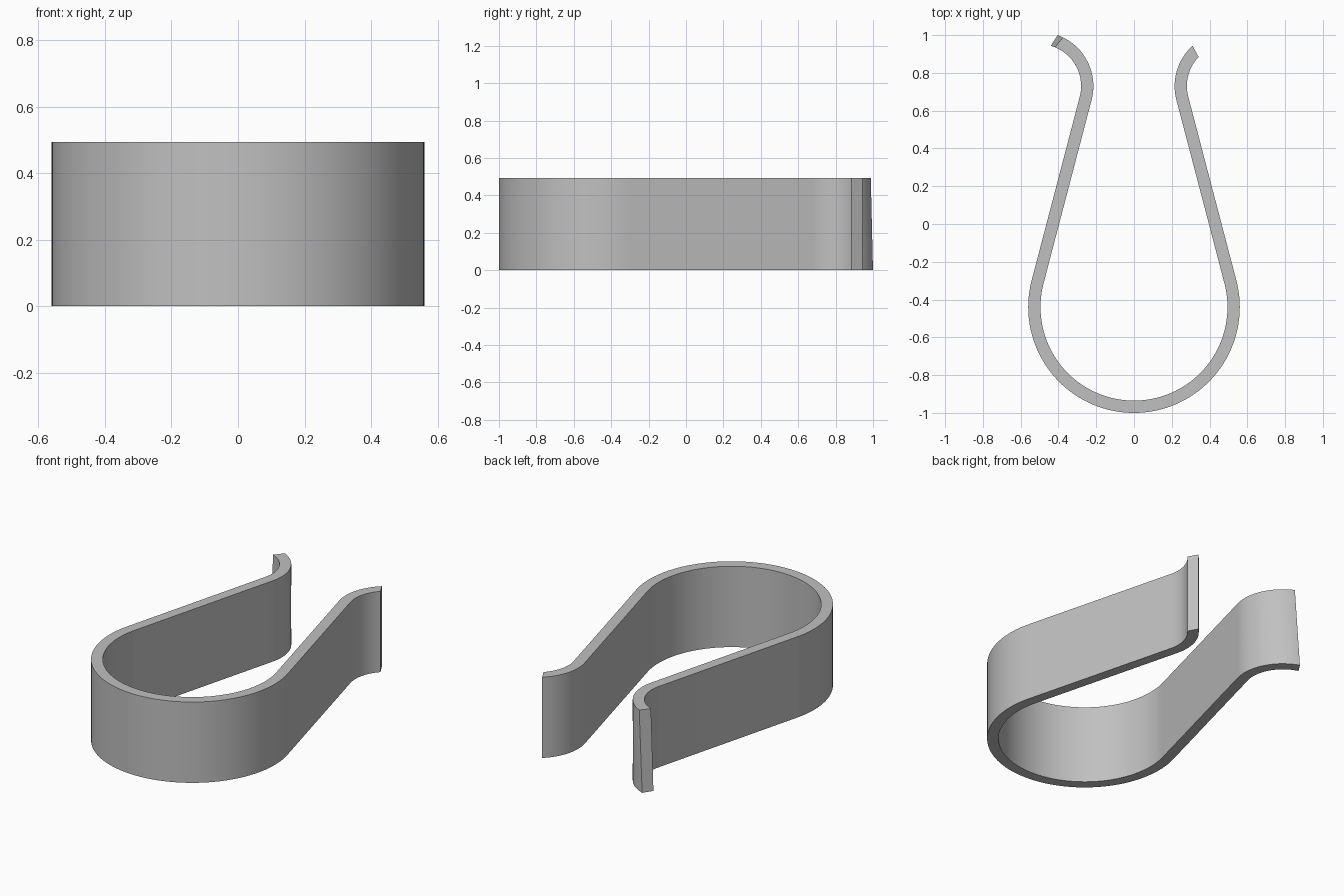
import bpy, bmesh, math

cube = bpy.data.objects.get("Cube")
if cube:
    bpy.data.objects.remove(cube, do_unlink=True)

HEIGHT = 0.493
HALF = 0.0325                                # half the strip thickness
LOOP_C, LOOP_R = (0.0, -0.44), 0.5275        # round loop
LIP_X, LIP_Y, LIP_R = 0.502, 0.73, 0.2545    # flared lips

# Angle at which the straight arms touch both the loop and the lips
dx, dy = LIP_X - LOOP_C[0], LIP_Y - LOOP_C[1]
TANGENT = math.degrees(math.atan2(dy, dx)
                       - math.acos((LOOP_R + LIP_R) / math.hypot(dx, dy)))


def arc(center, radius, start, end, steps):
    pts = []
    for i in range(steps + 1):
        a = math.radians(start + (end - start) * i / steps)
        pts.append((center[0] + radius * math.cos(a), center[1] + radius * math.sin(a)))
    return pts


def edge_line(side, left_tip, right_tip):
    """One edge of the strip; side is +1 for the outside, -1 for the inside."""
    lip_r = LIP_R - side * HALF
    return (arc((-LIP_X, LIP_Y), lip_r, left_tip, -TANGENT, 24)
            + arc(LOOP_C, LOOP_R + side * HALF, 180 - TANGENT, 360 + TANGENT, 72)
            + arc((LIP_X, LIP_Y), lip_r, 180 + TANGENT, right_tip, 18))


# Four edges of the strip; the left tip is cut at a slight slant
edges = [
    (edge_line(1, 74, 136), 0.0),
    (edge_line(-1, 70, 132), 0.0),
    (edge_line(-1, 64, 132), HEIGHT),
    (edge_line(1, 68, 136), HEIGHT),
]

bm = bmesh.new()
rails = [[bm.verts.new((x, y, z)) for x, y in line] for line, z in edges]
for k in range(4):
    a, b = rails[k], rails[(k + 1) % 4]
    for i in range(len(a) - 1):
        bm.faces.new((a[i], a[i + 1], b[i + 1], b[i]))
# End caps
for i in (0, -1):
    bm.faces.new([r[i] for r in rails])
bmesh.ops.recalc_face_normals(bm, faces=bm.faces)

mesh = bpy.data.meshes.new("spring_clip")
bm.to_mesh(mesh)
bm.free()
clip = bpy.data.objects.new("spring_clip", mesh)
bpy.context.collection.objects.link(clip)

# Plain grey metal
grey = bpy.data.materials.new("grey")
grey.use_nodes = True
colour = (0.53, 0.53, 0.53, 1.0)
grey.diffuse_color = colour
grey.node_tree.nodes["Principled BSDF"].inputs["Base Color"].default_value = colour
mesh.materials.append(grey)

# Smooth curves with sharp strip edges
bpy.ops.object.select_all(action='DESELECT')
clip.select_set(True)
bpy.context.view_layer.objects.active = clip
bpy.ops.object.shade_smooth_by_angle(angle=math.radians(30))
